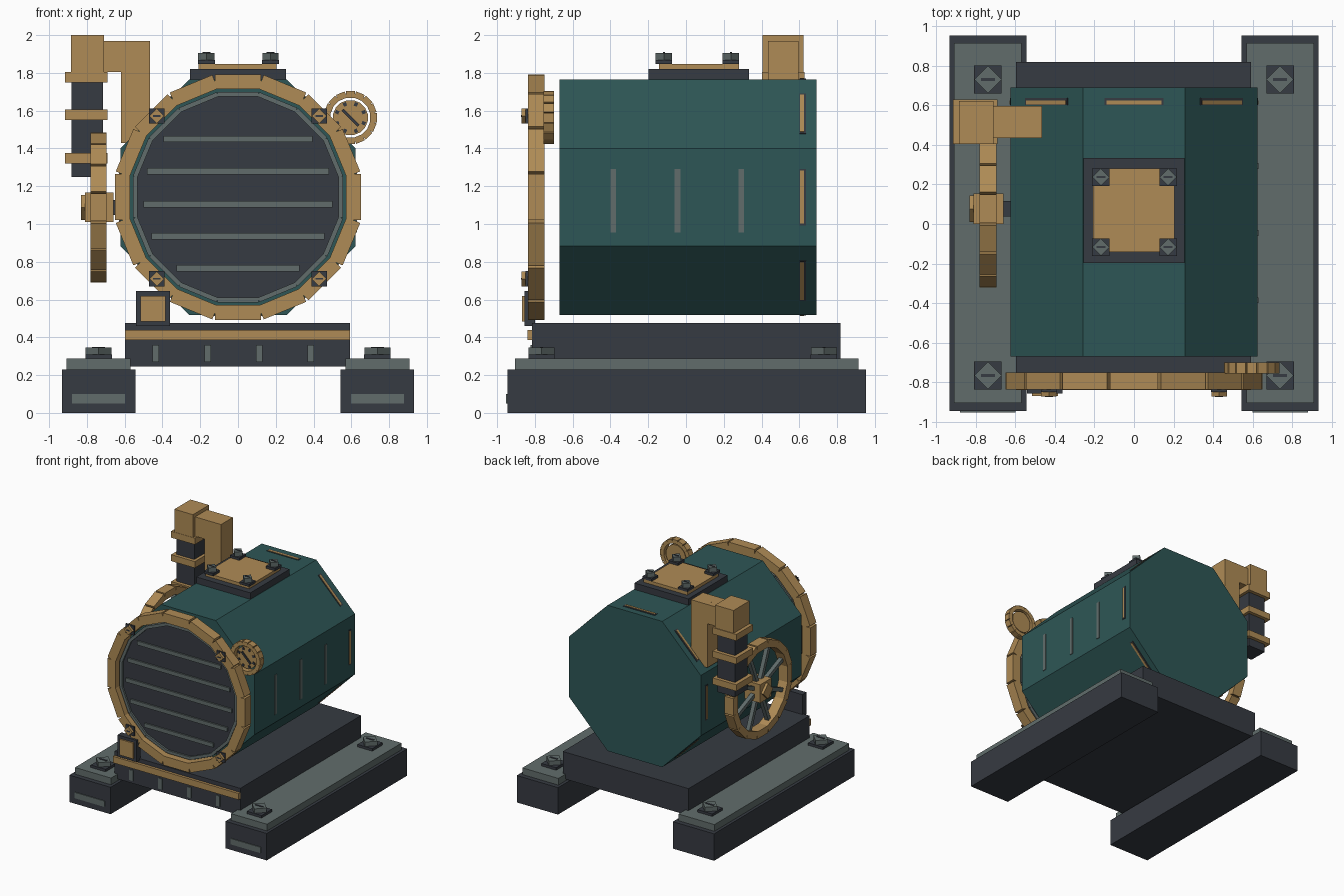
import bpy, bmesh, math
from mathutils import Matrix, Vector

cube = bpy.data.objects.get("Cube")
if cube:
    bpy.data.objects.remove(cube, do_unlink=True)


def material(name, r, g, b):
    m = bpy.data.materials.new(name)
    m.use_nodes = True
    m.diffuse_color = (r, g, b, 1)
    m.node_tree.nodes["Principled BSDF"].inputs["Base Color"].default_value = (r, g, b, 1)
    return m


SLATE = material("dark slate", 0.037, 0.043, 0.054)
TEAL = material("deep teal", 0.027, 0.094, 0.093)
BRASS = material("brass", 0.43, 0.26, 0.092)
GREY = material("steel grey", 0.120, 0.152, 0.148)


def finish(name, mat, bm):
    mesh = bpy.data.meshes.new(name)
    bmesh.ops.recalc_face_normals(bm, faces=bm.faces)
    bm.to_mesh(mesh)
    bm.free()
    mesh.materials.append(mat)
    obj = bpy.data.objects.new(name, mesh)
    bpy.context.collection.objects.link(obj)
    return obj


def block(x, y, z):
    """Matrix that fits a unit cube to the given x, y and z ranges."""
    centre = Vector(((x[0] + x[1]) / 2, (y[0] + y[1]) / 2, (z[0] + z[1]) / 2))
    size = (x[1] - x[0], y[1] - y[0], z[1] - z[0], 1)
    return Matrix.Translation(centre) @ Matrix.Diagonal(size)


def blocks(name, mat, matrices):
    bm = bmesh.new()
    for m in matrices:
        bmesh.ops.create_cube(bm, size=1, matrix=m)
    return finish(name, mat, bm)


def box(name, mat, x, y, z):
    return blocks(name, mat, [block(x, y, z)])


def prism(name, mat, frame, sides, apothem, depth):
    """Flat-topped prism along the frame's z axis."""
    bm = bmesh.new()
    r = apothem / math.cos(math.pi / sides)
    bmesh.ops.create_cone(bm, cap_ends=True, segments=sides, radius1=r, radius2=r,
                          depth=depth[1] - depth[0])
    spin = Matrix.Rotation(math.pi / sides, 4, 'Z')
    bm.transform(frame @ Matrix.Translation((0, 0, sum(depth) / 2)) @ spin)
    return finish(name, mat, bm)


def around(frame, count, shape, offset=0):
    """Copies of a block matrix spun about the frame's z axis."""
    return [frame @ Matrix.Rotation(math.tau * i / count + offset, 4, 'Z') @ shape
            for i in range(count)]


def ring(name, mat, frame, sides, inner, outer, depth):
    half = (inner + outer) / 2 * math.tan(math.pi / sides)
    return blocks(name, mat, around(frame, sides, block((inner, outer), (-half, half), depth)))


def facing_front(x, y, z):
    return Matrix.Translation((x, y, z)) @ Matrix.Rotation(math.pi / 2, 4, 'X')


def bolt(name, frame, s, head):
    """Square washer, diamond head and a slot."""
    h = s / 2
    blocks(name + "_washer", SLATE, [frame @ block((-h, h), (-h, h), (0, s * .15))])
    a = h * 0.70
    turn = Matrix.Rotation(math.pi / 4, 4, 'Z')
    blocks(name + "_head", head, [frame @ turn @ block((-a, a), (-a, a), (s * .15, s * .42))])
    blocks(name + "_slot", SLATE,
           [frame @ block((-h * .5, h * .5), (-h * .12, h * .12), (s * .4, s * .45))])


# Skids with top plates, end strips and hold-down bolts
for side, s in (("right", -1), ("left", 1)):
    c = 0.738 * s
    box(side + "_skid", SLATE, (c - .195, c + .195), (-.945, .953), (0, .23))
    box(side + "_skid_plate", GREY, (c - .17, c + .17), (-.905, .913), (.23, .287))
    box(side + "_skid_strip", GREY, (c - .14, c + .14), (-.952, -.945), (.05, .10))
    for end, y in (("front", -.765), ("back", .73)):
        bolt(f"{side}_{end}_skid_bolt", Matrix.Translation((c, y, .287)), .14, GREY)

# Cradle between the skids
box("cradle", SLATE, (-.597, .592), (-.815, .818), (.245, .475))
box("cradle_rail", BRASS, (-.597, .592), (-.838, -.815), (.385, .44))
blocks("cradle_ribs", GREY, [block((x - .018, x + .018), (-.823, -.815), (.27, .36))
                             for x in (-.435, -.16, .112, .385)])
box("front_box", SLATE, (-.54, -.36), (-.855, -.80), (.46, .645))
box("front_box_panel", BRASS, (-.515, -.385), (-.868, -.855), (.485, .62))

# Eight-sided tank
CZ = 1.142
tank = facing_front(0, 0, CZ)
prism("tank", TEAL, tank, 8, .623, (-.69, .67))
slot = block((.62, .627), (-.15, .15), (-.636, -.60))
blocks("tank_slot_frames", SLATE, around(tank, 8, slot))
slot = block((.62, .630), (-.14, .14), (-.624, -.604))
blocks("tank_slots", BRASS, around(tank, 8, slot))
blocks("tank_side_strips", GREY, [block((.62, .629), (y - .015, y + .015), (.955, 1.29))
                                  for y in (-.385, -.045, .292)])

# Front ring and slatted door
ring("door_ring", BRASS, tank, 16, .572, .65, (.75, .837))
ring("door_rim", GREY, tank, 16, .532, .557, (.755, .805))
prism("door", SLATE, tank, 16, .535, (.755, .79))
slats = ((1.45, .395), (1.28, .483), (1.105, .50), (.935, .457), (.765, .325))
blocks("door_slats", GREY, [block((-w, w), (-.803, -.79), (z - .017, z + .017)) for z, w in slats])
for x in (-.43, .43):
    for z in (.71, 1.572):
        bolt("door_bolt", facing_front(x, -.837, z), .08, BRASS)

# Dial on the upper left of the ring
dial = facing_front(.595, 0, 1.563)
ring("dial_ring", BRASS, dial, 16, .105, .14, (.70, .755))
prism("dial_face", BRASS, dial, 16, .092, (.71, .735))
tick = block((.066, .086), (-.009, .009), (.735, .742))
blocks("dial_ticks", SLATE, around(dial, 8, tick, math.pi / 8))
blocks("dial_needle", SLATE, [dial @ Matrix.Rotation(-math.pi / 4, 4, 'Z')
                              @ block((-.06, .06), (-.008, .008), (.735, .744))])

# Spoked wheel on the right side
wheel = Matrix.Translation((0, .077, 1.088)) @ Matrix.Rotation(-math.pi / 2, 4, 'Y')
ring("wheel_rim", BRASS, wheel, 16, .335, .397, (.695, .78))
blocks("wheel_spokes", GREY, around(wheel, 8, block((.05, .34), (-.016, .016), (.72, .755)),
                                    math.pi / 8))
blocks("wheel_hub", BRASS, [wheel @ block((-.078, .078), (-.078, .078), (.66, .81))])
blocks("wheel_axle", SLATE, [wheel @ block((-.04, .04), (-.04, .04), (.60, .66))])
blocks("wheel_cap", BRASS, [wheel @ Matrix.Rotation(math.pi / 4, 4, 'Z')
                            @ block((-.047, .047), (-.047, .047), (.81, .832))])

# Pipe with collars and an elbow into the tank
box("pipe", SLATE, (-.882, -.716), (.432, .598), (1.25, 1.78))
blocks("pipe_collars", BRASS, [block((-.915, -.69), (.403, .628), (z, z + .055))
                               for z in (1.32, 1.55, 1.75)])
box("pipe_head", BRASS, (-.885, -.71), (.405, .622), (1.78, 2.0))
box("elbow_arm", BRASS, (-.71, -.62), (.435, .595), (1.805, 1.97))
box("elbow_drop", BRASS, (-.62, -.465), (.435, .595), (1.43, 1.97))

# Top hatch
box("hatch_base", SLATE, (-.255, .255), (-.198, .333), (1.765, 1.82))
box("hatch_plate", BRASS, (-.208, .205), (-.142, .28), (1.82, 1.847))
for x in (-.167, .172):
    for y in (-.117, .237):
        bolt("hatch_bolt", Matrix.Translation((x, y, 1.847))
             @ Matrix.Diagonal((1, 1, 1.6, 1)), .088, GREY)
